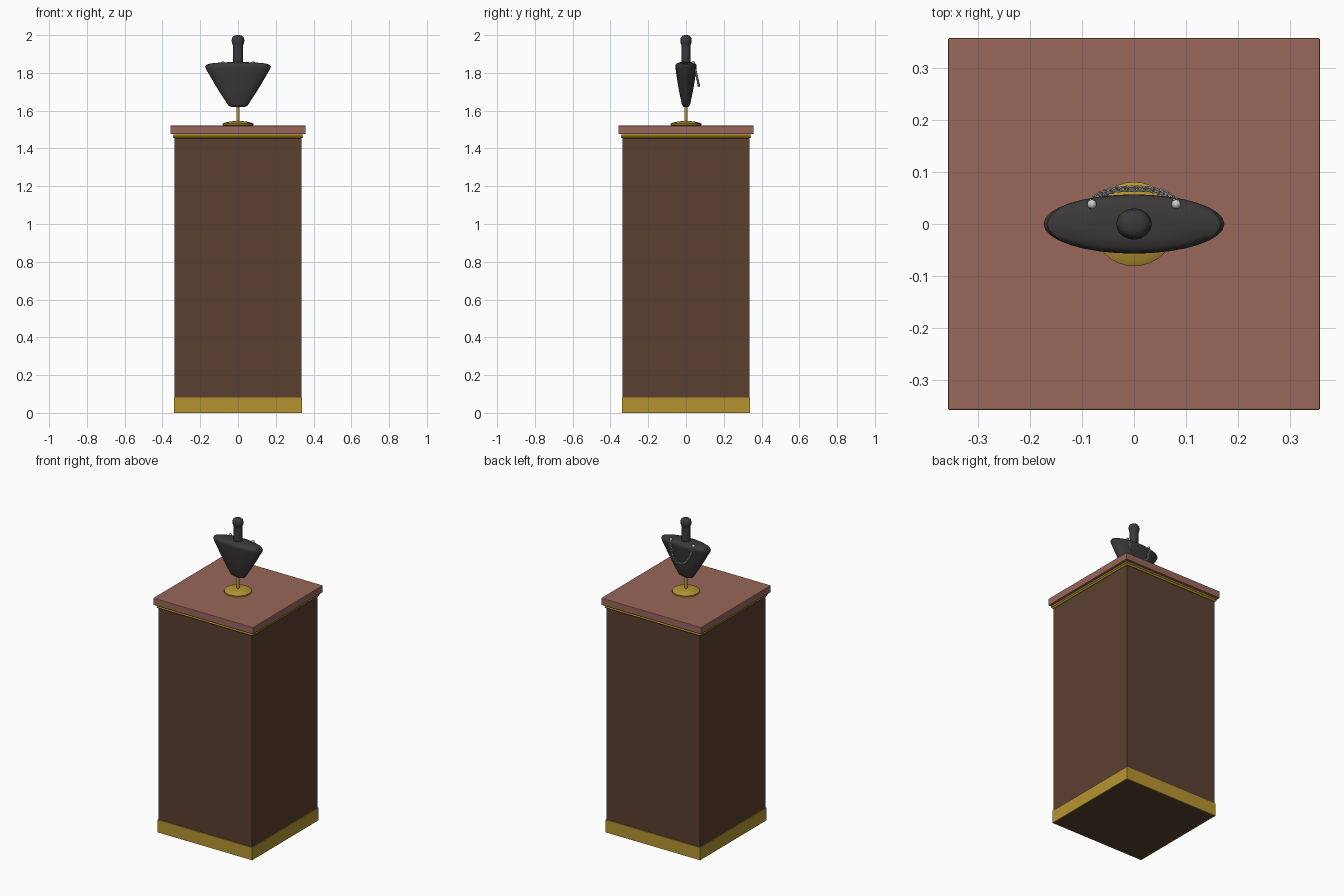
import bpy, bmesh
from math import sin, cos, pi, sqrt
from mathutils import Vector, Matrix

if "Cube" in bpy.data.objects:
    bpy.data.objects.remove(bpy.data.objects["Cube"])


def material(name, rgb):
    m = bpy.data.materials.new(name)
    m.diffuse_color = (*rgb, 1)
    m.use_nodes = True
    m.node_tree.nodes["Principled BSDF"].inputs["Base Color"].default_value = m.diffuse_color
    return m


wood = material("dark_wood", (0.105, 0.05, 0.03))
rose = material("rose_wood", (0.32, 0.135, 0.10))
gold = material("gold", (0.46, 0.30, 0.03))
velvet = material("black_velvet", (0.045, 0.04, 0.042))
silver = material("silver", (0.6, 0.6, 0.57))


def finish(name, bm, mat, smooth):
    bmesh.ops.recalc_face_normals(bm, faces=bm.faces)
    me = bpy.data.meshes.new(name)
    bm.to_mesh(me)
    bm.free()
    me.materials.append(mat)
    ob = bpy.data.objects.new(name, me)
    bpy.context.collection.objects.link(ob)
    if smooth:
        bpy.ops.object.select_all(action='DESELECT')
        ob.select_set(True)
        bpy.context.view_layer.objects.active = ob
        bpy.ops.object.shade_smooth_by_angle(angle=0.7)
    return ob


def loft(name, rings, n, mat, smooth=True, closed=False):
    """Stack of (rx, ry, z) rings with n sides; n = 4 gives a square block."""
    bm = bmesh.new()
    start, k = (pi / 4, sqrt(2)) if n == 4 else (0, 1)
    loops = [[bm.verts.new((k * rx * cos(start + 2 * pi * i / n),
                            k * ry * sin(start + 2 * pi * i / n), z))
              for i in range(n)] for rx, ry, z in rings]
    pairs = list(zip(loops, loops[1:]))
    if closed:
        pairs.append((loops[-1], loops[0]))
    else:
        bm.faces.new(loops[0])
        bm.faces.new(loops[-1])
    for a, b in pairs:
        for i in range(n):
            j = (i + 1) % n
            bm.faces.new((a[i], a[j], b[j], b[i]))
    return finish(name, bm, mat, smooth)


def square(profile):
    return [(h, h, z) for h, z in profile]


# Pedestal
loft("pedestal_body", square([(0.335, 0), (0.335, 1.477)]), 4, wood, False)
loft("base_trim", square([(0.34, 0), (0.34, 0.082), (0.334, 0.082), (0.334, 0)]),
     4, gold, False, closed=True)
loft("top_trim", square([(0.334, 1.453), (0.341, 1.455), (0.346, 1.461), (0.341, 1.467),
                         (0.341, 1.477), (0.334, 1.477)]), 4, gold, False, closed=True)
slab = loft("pedestal_top", square([(0.358, 1.476), (0.358, 1.521)]), 4, rose, False)
bevel = slab.modifiers.new("edges", 'BEVEL')
bevel.width = 0.003
bevel.segments = 2

# Display stand
loft("stand_foot", square([(0.076, 1.52), (0.081, 1.523), (0.081, 1.531), (0.07, 1.537),
                           (0.04, 1.543), (0.01, 1.546)]), 32, gold)
loft("stand_stem", square([(0.009, 1.54), (0.009, 1.65)]), 16, gold)

# Bust: shoulders, neck and rounded finial
loft("bust", [(0.035, 0.012, 1.620), (0.048, 0.018, 1.624), (0.058, 0.023, 1.638),
              (0.092, 0.034, 1.69), (0.123, 0.043, 1.74), (0.152, 0.051, 1.79),
              (0.170, 0.055, 1.82), (0.174, 0.057, 1.832), (0.167, 0.055, 1.843),
              (0.145, 0.048, 1.850), (0.09, 0.037, 1.855), (0.04, 0.029, 1.857)], 32, velvet)
loft("neck", [(0.029, 0.026, 1.84), (0.027, 0.024, 1.87), (0.027, 0.024, 1.94),
              (0.028, 0.025, 1.95), (0.032, 0.028, 1.957), (0.034, 0.030, 1.972),
              (0.031, 0.027, 1.988), (0.021, 0.019, 1.997), (0.008, 0.007, 2.0)], 24, velvet)


# Necklace hanging in a U on the rear (+y) side
def chain_point(t):
    u = 2 * t - 1
    return Vector((0.082 * u * (1.15 - 0.15 * u * u), 0.068 - 0.028 * abs(u) ** 2.6,
                   1.732 + 0.12 * abs(u) ** 2.4))


def add_link(bm, frame, major=0.0072, minor=0.0021, n=12, m=6):
    grid = [[bm.verts.new(frame @ Vector((
        (major + minor * cos(2 * pi * j / m)) * cos(2 * pi * i / n),
        (major + minor * cos(2 * pi * j / m)) * sin(2 * pi * i / n) * 0.85,
        minor * sin(2 * pi * j / m)))) for j in range(m)] for i in range(n)]
    for i in range(n):
        for j in range(m):
            a, b = grid[i], grid[(i + 1) % n]
            bm.faces.new((a[j], b[j], b[(j + 1) % m], a[(j + 1) % m]))


# Evenly spaced links, turned alternately about the chain direction
samples = [chain_point(i / 600) for i in range(601)]
dist = [0.0]
for p, q in zip(samples, samples[1:]):
    dist.append(dist[-1] + (q - p).length)
count = 34
bm = bmesh.new()
for k in range(count):
    target = dist[-1] * (k + 0.5) / count
    i = min(next(i for i, d in enumerate(dist) if d >= target), 599)
    x = (samples[i + 1] - samples[i - 1]).normalized()
    y = Vector((0, 1, 0)).cross(x).normalized()
    z = x.cross(y)
    rot = Matrix((x, y, z)).transposed().to_4x4()
    turn = Matrix.Rotation(pi / 4 if k % 2 else -pi / 4, 4, 'X')
    add_link(bm, Matrix.Translation(samples[i]) @ rot @ turn)
finish("necklace_chain", bm, silver, True)

# Pins holding the chain ends
for side, x in (("left", -0.081), ("right", 0.081)):
    bm = bmesh.new()
    bmesh.ops.create_uvsphere(bm, u_segments=16, v_segments=10, radius=0.009,
                              matrix=Matrix.Translation((x, 0.038, 1.854)))
    finish("necklace_pin_" + side, bm, silver, True)
